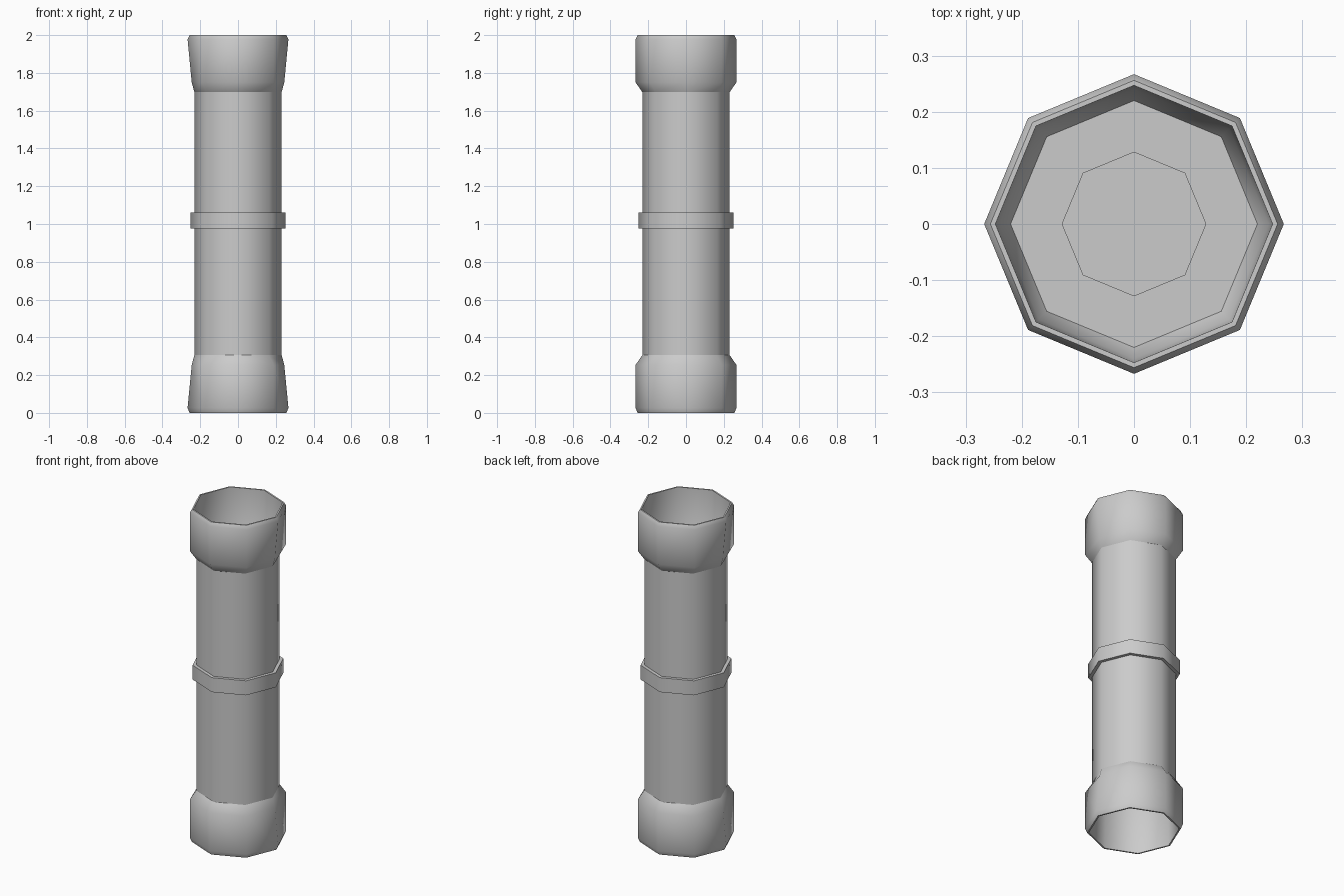
import bpy, bmesh, math

if "Cube" in bpy.data.objects:
    bpy.data.objects.remove(bpy.data.objects["Cube"])

SIDES = 8


def lathe(name, profile, flip=False, closed=False, pinch=None):
    """Revolve (radius, z) points into an octagonal part; pinch = (ring index, x radius)."""
    bm = bmesh.new()
    rings = []
    for i, (r, z) in enumerate(profile):
        if flip:
            z = 2.004 - z
        ring = []
        for k in range(SIDES):
            a = 2 * math.pi * k / SIDES
            rr = pinch[1] if pinch and i == pinch[0] and k % 4 == 0 else r
            ring.append(bm.verts.new((rr * math.cos(a), rr * math.sin(a), max(z, 0))))
        rings.append(ring)
    pairs = list(zip(rings, rings[1:]))
    if closed:
        pairs.append((rings[-1], rings[0]))
    for a, b in pairs:
        for k in range(SIDES):
            n = (k + 1) % SIDES
            bm.faces.new((a[k], a[n], b[n], b[k]))
    if not closed:
        bm.faces.new(rings[0][::-1])
        bm.faces.new(rings[-1])
    bmesh.ops.recalc_face_normals(bm, faces=bm.faces[:])
    mesh = bpy.data.meshes.new(name)
    bm.to_mesh(mesh)
    bm.free()
    ob = bpy.data.objects.new(name, mesh)
    bpy.context.collection.objects.link(ob)
    bpy.ops.object.select_all(action='DESELECT')
    ob.select_set(True)
    bpy.context.view_layer.objects.active = ob
    bpy.ops.object.shade_smooth_by_angle(angle=math.radians(50))
    return ob


# Main tube with a shallow recessed disc at each end
lathe("tube_body", [(0.128, 0.325), (0.128, 0.305), (0.231, 0.305),
                    (0.231, 1.699), (0.128, 1.699), (0.128, 1.679)])

# Raised band around the middle
lathe("middle_band", [(0.225, 0.975), (0.251, 0.975), (0.251, 1.062), (0.225, 1.062)],
      closed=True)

# Flared open collars at the top and bottom
collar = [(0.22, 1.70), (0.231, 1.698), (0.267, 1.75), (0.267, 1.978),
          (0.256, 2.0), (0.247, 2.0), (0.24, 1.74)]
lathe("top_collar", collar, closed=True, pinch=(2, 0.245))
low = [(r, 2.004 if z == 2.0 else z) for r, z in collar]
lathe("bottom_collar", low, flip=True, closed=True, pinch=(2, 0.245))
